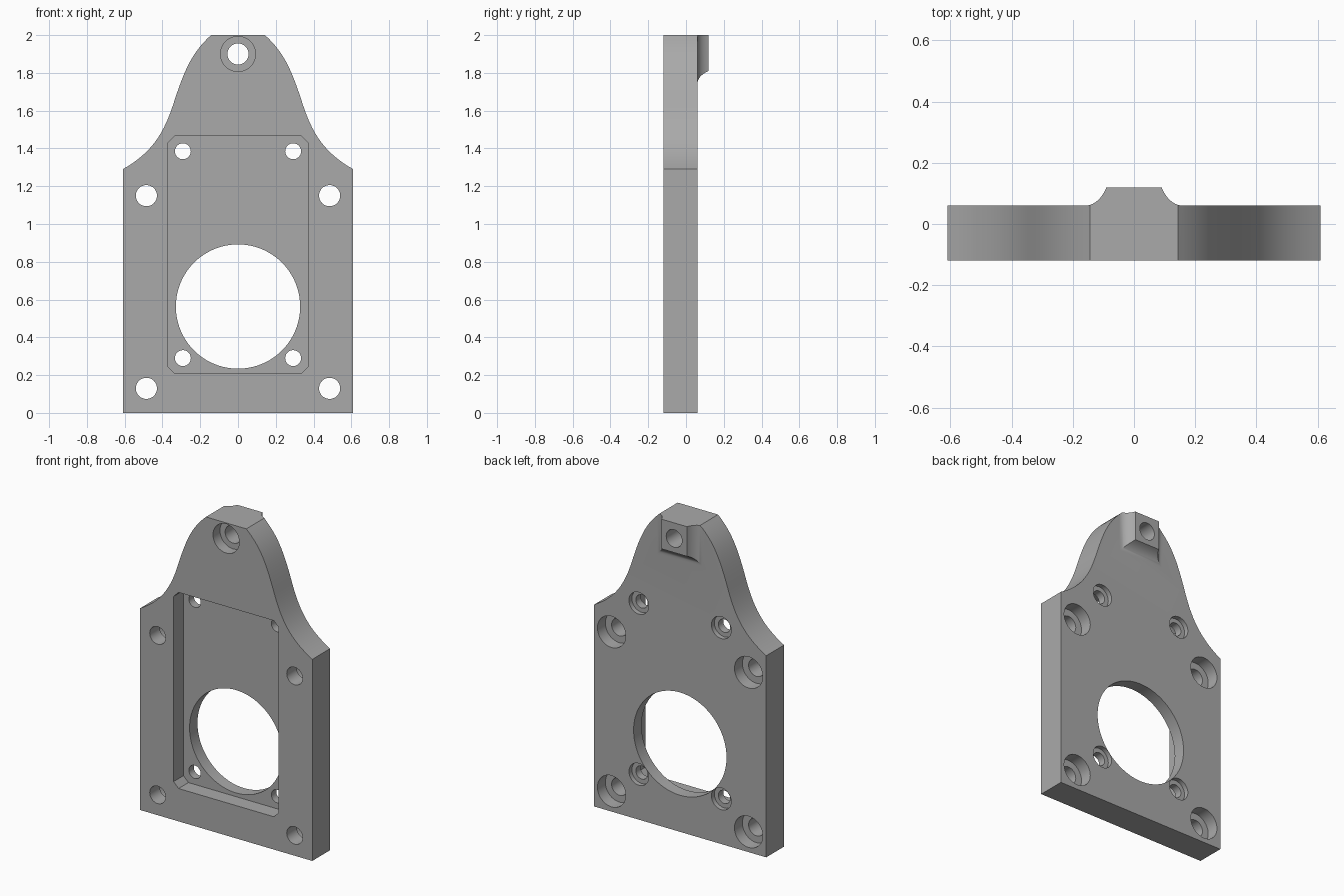
import bpy, bmesh, math
from mathutils import Vector
from mathutils.geometry import interpolate_bezier

cube = bpy.data.objects.get("Cube")
if cube:
    bpy.data.objects.remove(cube, do_unlink=True)

FRONT, BACK, BOSS_BACK = -0.12, 0.06, 0.12

grey = bpy.data.materials.new("plain grey")
grey.use_nodes = True
colour = (0.4, 0.4, 0.4, 1)
grey.diffuse_color = colour
grey.node_tree.nodes["Principled BSDF"].inputs["Base Color"].default_value = colour


def loft(name, rings):
    """Solid through equally long rings of 3D points, capped at both ends."""
    bm = bmesh.new()
    loops = [[bm.verts.new(p) for p in ring] for ring in rings]
    n = len(loops[0])
    for a, b in zip(loops, loops[1:]):
        for i in range(n):
            j = (i + 1) % n
            bm.faces.new((a[i], a[j], b[j], b[i]))
    bm.faces.new(loops[0])
    bm.faces.new(loops[-1])
    bmesh.ops.recalc_face_normals(bm, faces=bm.faces)
    mesh = bpy.data.meshes.new(name)
    bm.to_mesh(mesh)
    bm.free()
    mesh.materials.append(grey)
    ob = bpy.data.objects.new(name, mesh)
    bpy.context.collection.objects.link(ob)
    return ob


def prism(name, outline, y0, y1):
    return loft(name, [[(x, y, z) for x, z in outline] for y in (y0, y1)])


def cylinder(name, x, z, r, y0, y1, sides=48):
    turn = [math.tau * i / sides for i in range(sides)]
    return prism(name, [(x + r * math.cos(t), z + r * math.sin(t)) for t in turn], y0, y1)


def combine(target, tool, operation):
    """Apply a boolean and discard the helper."""
    mod = target.modifiers.new("cut", 'BOOLEAN')
    mod.operation, mod.object, mod.solver = operation, tool, 'EXACT'
    bpy.context.view_layer.objects.active = target
    bpy.ops.object.modifier_apply(modifier=mod.name)
    bpy.data.objects.remove(tool, do_unlink=True)


def bezier(*points):
    p = [Vector((x, z, 0)) for x, z in points]
    return [(v.x, v.y) for v in interpolate_bezier(*p, 16)]


# Plate outline: straight lower sides, S-curved shoulders, flat top
shoulder = bezier((0.61, 1.29), (0.47, 1.37), (0.40, 1.46), (0.344, 1.63))
shoulder += bezier((0.344, 1.63), (0.28, 1.83), (0.24, 1.91), (0.143, 2.0))[1:]
right = [(0.61, 0)] + shoulder
outline = right + [(-x, z) for x, z in reversed(right)]
plate = prism("mounting_plate", outline, FRONT, 0.2)

# Rear boss with a concave flared skirt, trimmed by the plate outline
skirt = []
for i in range(11):
    t = i / 10
    flare = 0.07 * (1 - math.sin(t * math.pi / 3) / math.sin(math.pi / 3))
    y = BACK + (BOSS_BACK - BACK) * (1 - math.cos(t * math.pi / 3)) * 2
    skirt.append((flare, y))
skirt.insert(0, (0.07, 0.0))
rings = [[(-0.09 - f, y, 1.81 - f), (0.09 + f, y, 1.81 - f),
          (0.09 + f, y, 2.1), (-0.09 - f, y, 2.1)] for f, y in skirt]
body = prism("slab", [(-1, -0.2), (1, -0.2), (1, 2.2), (-1, 2.2)], -0.2, BACK)
combine(body, loft("boss", rings), 'UNION')
combine(plate, body, 'INTERSECT')

# Front pocket with chamfered corners
w, low, high, c = 0.372, 0.21, 1.465, 0.035
half = [(w - c, low), (w, low + c), (w, high - c), (w - c, high)]
pocket = prism("pocket", half + [(-x, z) for x, z in reversed(half)], -0.2, -0.02)
combine(plate, pocket, 'DIFFERENCE')

# Large bore
combine(plate, cylinder("bore", 0, 0.563, 0.329, -0.3, 0.3, 96), 'DIFFERENCE')

# Counterbored screw holes
holes = []
for side in (-1, 1):
    for z in (0.13, 1.15):
        holes.append((side * 0.485, z, 0.056, 0.1, BACK - 0.08, 0.3))
    for z in (0.29, 1.385):
        holes.append((side * 0.292, z, 0.042, 0.07, BACK - 0.03, 0.3))
holes.append((0, 1.9, 0.056, 0.093, -0.3, FRONT + 0.07))
for x, z, r, wide, y0, y1 in holes:
    combine(plate, cylinder("hole", x, z, r, -0.3, 0.3), 'DIFFERENCE')
    combine(plate, cylinder("counterbore", x, z, wide, y0, y1), 'DIFFERENCE')

# Smooth curved walls, sharp edges
bpy.ops.object.select_all(action='DESELECT')
plate.select_set(True)
bpy.context.view_layer.objects.active = plate
bpy.ops.object.shade_smooth_by_angle(angle=math.radians(25))
